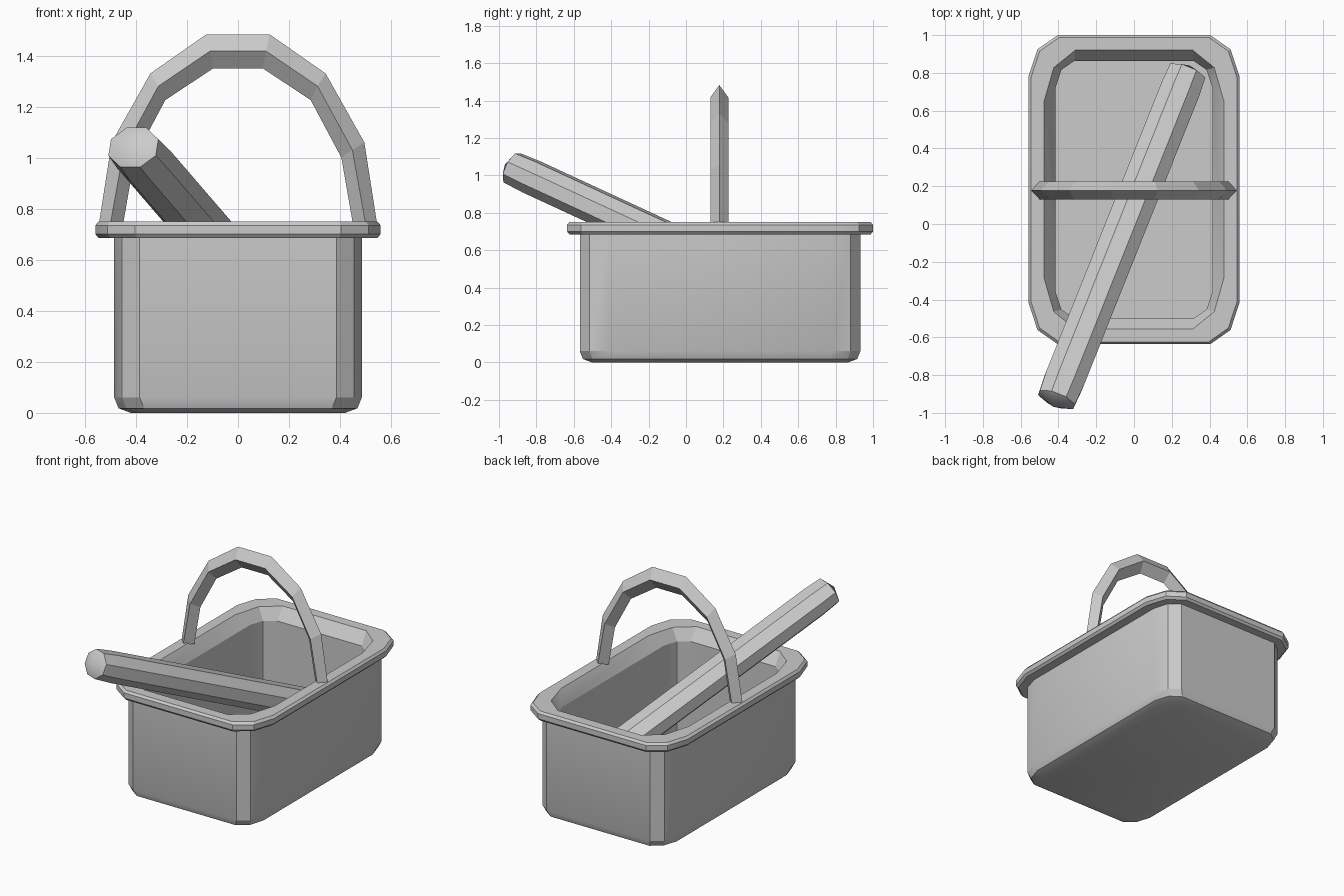
import bpy, bmesh, math
from mathutils import Vector

if "Cube" in bpy.data.objects:
    bpy.data.objects.remove(bpy.data.objects["Cube"])

CY = 0.182  # basket centre in y


def make_object(name, rings, closed_ends=True, tips=None):
    """Skin a list of equal-length point rings; close with flat caps or pointed tips."""
    bm = bmesh.new()
    vs = [[bm.verts.new(p) for p in r] for r in rings]
    n = len(vs[0])
    for a, b in zip(vs, vs[1:]):
        for i in range(n):
            bm.faces.new((a[i], a[(i + 1) % n], b[(i + 1) % n], b[i]))
    if tips:
        for ring, tip in zip((vs[0], vs[-1]), tips):
            t = bm.verts.new(tip)
            for i in range(n):
                bm.faces.new((ring[i], ring[(i + 1) % n], t))
    elif closed_ends:
        bm.faces.new(vs[0])
        bm.faces.new(vs[-1])
    bmesh.ops.recalc_face_normals(bm, faces=bm.faces)
    me = bpy.data.meshes.new(name)
    bm.to_mesh(me)
    bm.free()
    ob = bpy.data.objects.new(name, me)
    bpy.context.collection.objects.link(ob)
    return ob


def smooth(ob, degrees):
    bpy.ops.object.select_all(action='DESELECT')
    ob.select_set(True)
    bpy.context.view_layer.objects.active = ob
    bpy.ops.object.shade_smooth_by_angle(angle=math.radians(degrees))


def outline(hx, hy, cx, cy, z):
    """Rectangle whose corners are cut in two segments."""
    q = [(hx, hy - cy), (hx - 0.31 * cx, hy - 0.34 * cy), (hx - cx, hy)]
    pts = q + [(-x, y) for x, y in reversed(q)]
    pts += [(-x, -y) for x, y in pts]
    return [(x, y + CY, z) for x, y in pts]


# Basket: outer wall, rolled rim, sloped lip, inner wall and floor
basket = make_object("basket", [outline(*r) for r in [
    (0.42, 0.685, 0.09, 0.13, 0.0),
    (0.468, 0.733, 0.10, 0.15, 0.018),
    (0.485, 0.75, 0.10, 0.155, 0.06),
    (0.485, 0.75, 0.10, 0.155, 0.685),
    (0.545, 0.806, 0.15, 0.215, 0.685),
    (0.559, 0.818, 0.155, 0.22, 0.70),
    (0.559, 0.818, 0.155, 0.22, 0.735),
    (0.546, 0.806, 0.15, 0.215, 0.75),
    (0.476, 0.738, 0.165, 0.27, 0.75),
    (0.415, 0.682, 0.10, 0.14, 0.67),
    (0.415, 0.682, 0.10, 0.14, 0.06)]])
smooth(basket, 25)

# Handle: diamond section swept over an arch, given as (outer, middle, inner) points
half = [((0.545, 0.74), (0.50, 0.74), (0.45, 0.74)),
        ((0.495, 1.06), (0.448, 1.03), (0.405, 1.0)),
        ((0.343, 1.33), (0.312, 1.28), (0.285, 1.225)),
        ((0.124, 1.483), (0.11, 1.417), (0.097, 1.35))]
arch = half + [tuple((-x, z) for x, z in s) for s in reversed(half)]
make_object("handle", [[(o[0], 0.178, o[1]), (m[0], 0.226, m[1]),
                        (i[0], 0.178, i[1]), (m[0], 0.13, m[1])] for o, m, i in arch])

# Baguette: slightly flattened eight-sided loaf with domed ends
a, b = Vector((-0.41, -0.93, 1.04)), Vector((0.28, 0.80, 0.24))
axis = (b - a).normalized()
side = axis.cross(Vector((0, 0, 1))).normalized()
up = side.cross(axis)


def loaf_ring(t, s):
    c = a.lerp(b, t)
    return [c + side * (0.115 * s * math.cos(k)) + up * (0.097 * s * math.sin(k))
            for k in (math.radians(45 * j + 22.5) for j in range(8))]


loaf = make_object("baguette", [loaf_ring(t, s) for t, s in
                                [(0, 0.94), (0.06, 1), (0.94, 1), (1, 0.94)]],
                   tips=(a - axis * 0.045, b + axis * 0.045))
smooth(loaf, 33)
